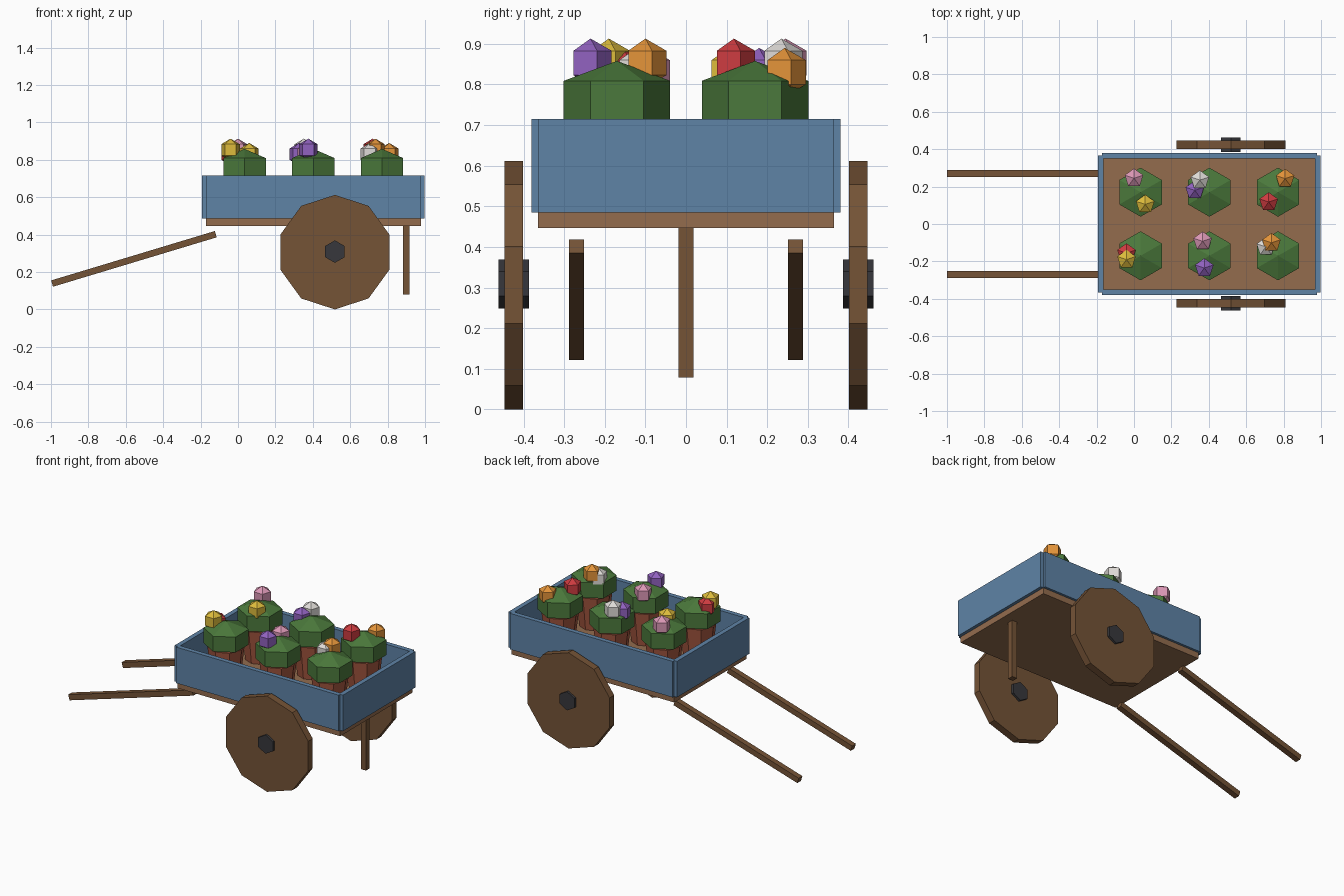
import bpy, bmesh
from math import sin, cos, pi, atan2, hypot

if "Cube" in bpy.data.objects:
    bpy.data.objects.remove(bpy.data.objects["Cube"])

# ---- materials
def mat(name, r, g, b):
    m = bpy.data.materials.new(name)
    m.diffuse_color = [(c / 255) ** 2.2 for c in (r, g, b)] + [1]
    m.use_nodes = True
    m.node_tree.nodes["Principled BSDF"].inputs["Base Color"].default_value = m.diffuse_color
    return m

wood = mat("dark_wood", 116, 84, 57)
plank = mat("plank_wood", 146, 108, 79)
blue = mat("blue_paint", 95, 130, 165)
iron = mat("iron", 58, 58, 62)
clay = mat("terracotta", 165, 88, 66)
leaf = mat("leaf", 76, 120, 62)
petal = {
    "pink": mat("pink", 218, 150, 180),
    "yellow": mat("yellow", 220, 186, 62),
    "white": mat("white", 222, 218, 214),
    "purple": mat("purple", 144, 98, 190),
    "orange": mat("orange", 226, 146, 60),
    "red": mat("red", 204, 62, 66),
}

# ---- helpers
def finish(name, bm, material, loc, rot=(0, 0, 0)):
    bmesh.ops.recalc_face_normals(bm, faces=bm.faces)
    me = bpy.data.meshes.new(name)
    bm.to_mesh(me)
    bm.free()
    me.materials.append(material)
    ob = bpy.data.objects.new(name, me)
    ob.location, ob.rotation_euler = loc, rot
    bpy.context.collection.objects.link(ob)
    return ob

def box(name, size, loc, material, rot=(0, 0, 0)):
    bm = bmesh.new()
    bmesh.ops.create_cube(bm, size=1)
    bmesh.ops.scale(bm, vec=size, verts=bm.verts)
    return finish(name, bm, material, loc, rot)

def lathe(name, profile, n, loc, material, rot=(0, 0, 0)):
    """Spin (radius, z) points into n flat sides, first corner on +y."""
    bm = bmesh.new()
    rings = []
    for r, z in profile:
        k = n if r > 0 else 1
        rings.append([bm.verts.new((r * sin(2 * pi * i / n), r * cos(2 * pi * i / n), z))
                      for i in range(k)])
    for a, b in zip(rings, rings[1:]):
        for i in range(n):
            j = (i + 1) % n
            quad = [a[i % len(a)], a[j % len(a)], b[j % len(b)], b[i % len(b)]]
            bm.faces.new(list(dict.fromkeys(quad)))
    for ring in (rings[0], rings[-1]):
        if len(ring) > 1:
            bm.faces.new(ring)
    return finish(name, bm, material, loc, rot)

def ball(name, r, h, n, loc, material):
    """Low-poly ball with one band of upright sides."""
    return lathe(name, [(0, -h), (r, -h / 2), (r, h / 2), (0, h)], n, loc, material)

# ---- cart bed
cx = 0.403
box("bed_floor", (1.15, 0.73, 0.04), (cx, 0, 0.467), plank)
for s, side in ((-1, "front"), (1, "back")):
    box(f"{side}_wall", (1.15, 0.03, 0.23), (cx, s * 0.365, 0.6), blue)
for s, side in ((-1, "left"), (1, "right")):
    box(f"{side}_wall", (0.03, 0.73, 0.23), (cx + s * 0.58, 0, 0.6), blue)

# ---- wheels, hubs and handles
x0, z0, x1, z1 = -0.994, 0.138, -0.119, 0.402
for s, side in ((-1, "front"), (1, "back")):
    lathe(f"{side}_wheel", [(0.306, -0.023), (0.306, 0.023)], 10,
          (0.518, s * 0.424, 0.306), wood, (pi / 2, 0, 0))
    lathe(f"{side}_hub", [(0.06, -0.038), (0.06, 0.038)], 6,
          (0.518, s * 0.424, 0.309), iron, (pi / 2, 0, 0))
    box(f"{side}_handle", (hypot(x1 - x0, z1 - z0), 0.037, 0.035),
        ((x0 + x1) / 2, s * 0.27, (z0 + z1) / 2), wood, (0, -atan2(z1 - z0, x1 - x0), 0))

# ---- prop leg
box("prop_leg", (0.036, 0.037, 0.37), (0.9, 0, 0.264), wood)

# ---- potted bushes
for x in (0.035, 0.403, 0.77):
    for y in (-0.17, 0.17):
        lathe("pot", [(0.085, 0.487), (0.11, 0.7)], 8, (x, y, 0), clay)
        ball("bush", 0.131, 0.098, 6, (x, y, 0.76), leaf)

# ---- blossoms, one high and one low on each bush
high, low = 0.853, 0.83
for colour, x, y, z in (
    ("pink", 0.0, 0.245, high), ("yellow", 0.06, 0.105, low),
    ("white", 0.352, 0.235, high), ("purple", 0.325, 0.18, low),
    ("red", 0.72, 0.118, high), ("orange", 0.808, 0.243, low),
    ("yellow", -0.04, -0.19, high), ("red", -0.04, -0.155, low),
    ("purple", 0.376, -0.235, high), ("pink", 0.367, -0.092, low),
    ("orange", 0.735, -0.1, high), ("white", 0.705, -0.122, low),
):
    ball(f"{colour}_blossom", 0.052, 0.06, 5, (x, y, z), petal[colour])
